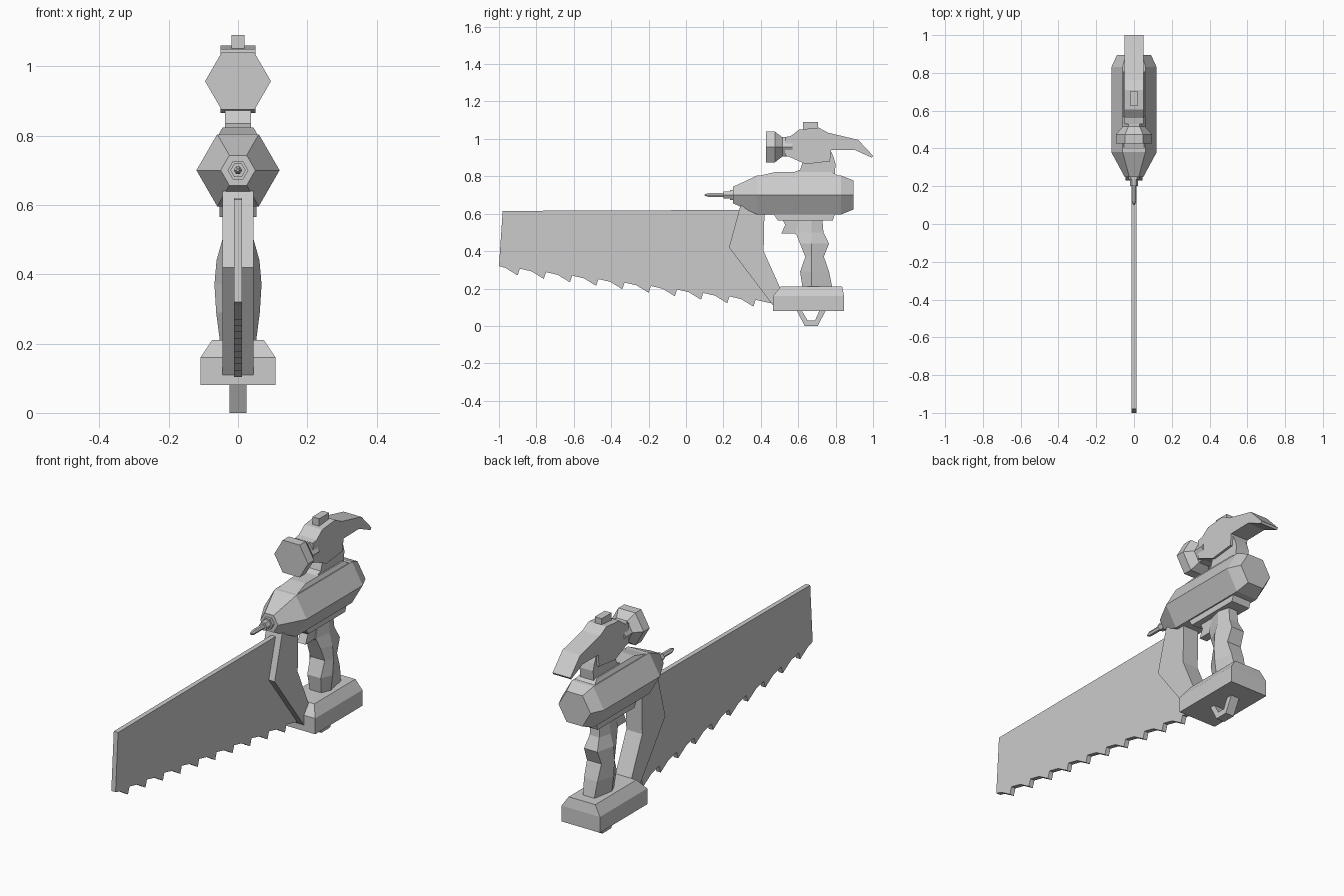
import bpy, bmesh, math

if "Cube" in bpy.data.objects:
    bpy.data.objects.remove(bpy.data.objects["Cube"], do_unlink=True)

grey = bpy.data.materials.new("plain grey")
grey.use_nodes = True
colour = (0.6, 0.6, 0.6, 1)
grey.diffuse_color = colour
grey.node_tree.nodes["Principled BSDF"].inputs["Base Color"].default_value = colour


def loft(name, rings):
    """Skin a list of equal-length point rings and cap both ends."""
    bm = bmesh.new()
    loops = [[bm.verts.new(p) for p in ring] for ring in rings]
    n = len(loops[0])
    for a, b in zip(loops, loops[1:]):
        for i in range(n):
            j = (i + 1) % n
            bm.faces.new((a[i], a[j], b[j], b[i]))
    bm.faces.new(loops[0])
    bm.faces.new(loops[-1])
    bmesh.ops.recalc_face_normals(bm, faces=bm.faces)
    mesh = bpy.data.meshes.new(name)
    bm.to_mesh(mesh)
    bm.free()
    mesh.materials.append(grey)
    ob = bpy.data.objects.new(name, mesh)
    bpy.context.collection.objects.link(ob)
    return ob


def plate(name, profile, half):
    """Side profile (y, z) extruded evenly across x."""
    return loft(name, [[(x, y, z) for y, z in profile] for x in (-half, half)])


def turned(name, z, stations):
    """Six-sided body along y from (y, radius) stations."""
    angles = [math.radians(60 * i) for i in range(6)]
    return loft(name, [[(r * math.cos(a), y, z + r * math.sin(a)) for a in angles]
                       for y, r in stations])


def stack(name, levels):
    """Rectangular levels (z, half width, front y, back y)."""
    return loft(name, [[(-w, f, z), (w, f, z), (w, b, z), (-w, b, z)]
                       for z, w, f, b in levels])


# Saw blade with repeating hooked teeth
blade = [(0.3, 0.62), (-0.98, 0.615), (-1, 0.32)]
for i in range(10):
    y, z = -0.9 + 0.14 * i, 0.27 - 0.0185 * i
    blade += [(y - 0.065, z + 0.04), (y, z), (y + 0.012, z + 0.036)]
blade += [(0.46, 0.12)]
plate("saw_blade", blade, 0.012)

# Saw handle bracket
plate("saw_handle", [(0.29, 0.64), (0.42, 0.64), (0.415, 0.4), (0.505, 0.2),
                     (0.5, 0.11), (0.465, 0.11), (0.23, 0.42)], 0.045)

# Drill body, chuck and bit
turned("drill_body", 0.7, [(0.25, 0.05), (0.38, 0.12), (0.83, 0.12), (0.895, 0.09)])
turned("drill_chuck", 0.7, [(0.2, 0.022), (0.235, 0.022), (0.235, 0.03), (0.26, 0.03)])
turned("drill_bit", 0.7, [(0.1, 0.004), (0.12, 0.012), (0.21, 0.012)])
stack("drill_top_rail", [(0.78, 0.055, 0.36, 0.83), (0.805, 0.055, 0.4, 0.81),
                         (0.823, 0.045, 0.48, 0.78)])
stack("drill_bottom_rail", [(0.565, 0.053, 0.49, 0.785), (0.61, 0.053, 0.46, 0.8)])

# Contoured grip with a ridge down each side
grip = []
for z, w, front, back in [(0.19, 0.05, 0.625, 0.785), (0.29, 0.063, 0.61, 0.765),
                          (0.37, 0.068, 0.638, 0.737), (0.44, 0.062, 0.61, 0.765),
                          (0.5, 0.045, 0.585, 0.735), (0.58, 0.04, 0.61, 0.728)]:
    mid, e = 0.67, w * 0.6
    grip.append([(-e, front, z), (e, front, z), (w, mid, z),
                 (e, back, z), (-e, back, z), (-w, mid, z)])
loft("grip", grip)
plate("trigger", [(0.515, 0.57), (0.53, 0.54), (0.51, 0.495), (0.58, 0.495),
                  (0.62, 0.46), (0.62, 0.57)], 0.022)

# Battery foot and hanging loop
stack("battery_foot", [(0.08, 0.108, 0.465, 0.845), (0.16, 0.108, 0.465, 0.845),
                       (0.21, 0.075, 0.505, 0.835)])
plate("hanging_loop", [(0.59, 0.085), (0.635, 0), (0.705, 0), (0.748, 0.085),
                       (0.715, 0.085), (0.69, 0.03), (0.65, 0.03), (0.617, 0.085)], 0.024)

# Hammer: striking face, head with curved claw, peg and neck
turned("hammer_face", 0.957, [(0.427, 0.095), (0.475, 0.095), (0.515, 0.06), (0.57, 0.06)])
head = plate("hammer_head", [(0.53, 1.01), (0.56, 1.015), (0.605, 1.05), (0.71, 1.06),
                             (0.76, 1.033), (0.92, 0.995), (1, 0.91), (0.993, 0.9),
                             (0.9, 0.942), (0.775, 0.94), (0.77, 0.88),
                             (0.64, 0.865), (0.55, 0.905), (0.53, 0.91)], 0.05)
stack("hammer_peg", [(1.03, 0.019, 0.625, 0.705), (1.09, 0.019, 0.625, 0.705)])
plate("hammer_neck", [(0.56, 0.815), (0.61, 0.835), (0.625, 0.88), (0.77, 0.945),
                      (0.79, 0.9), (0.8, 0.865), (0.795, 0.815)], 0.038)
